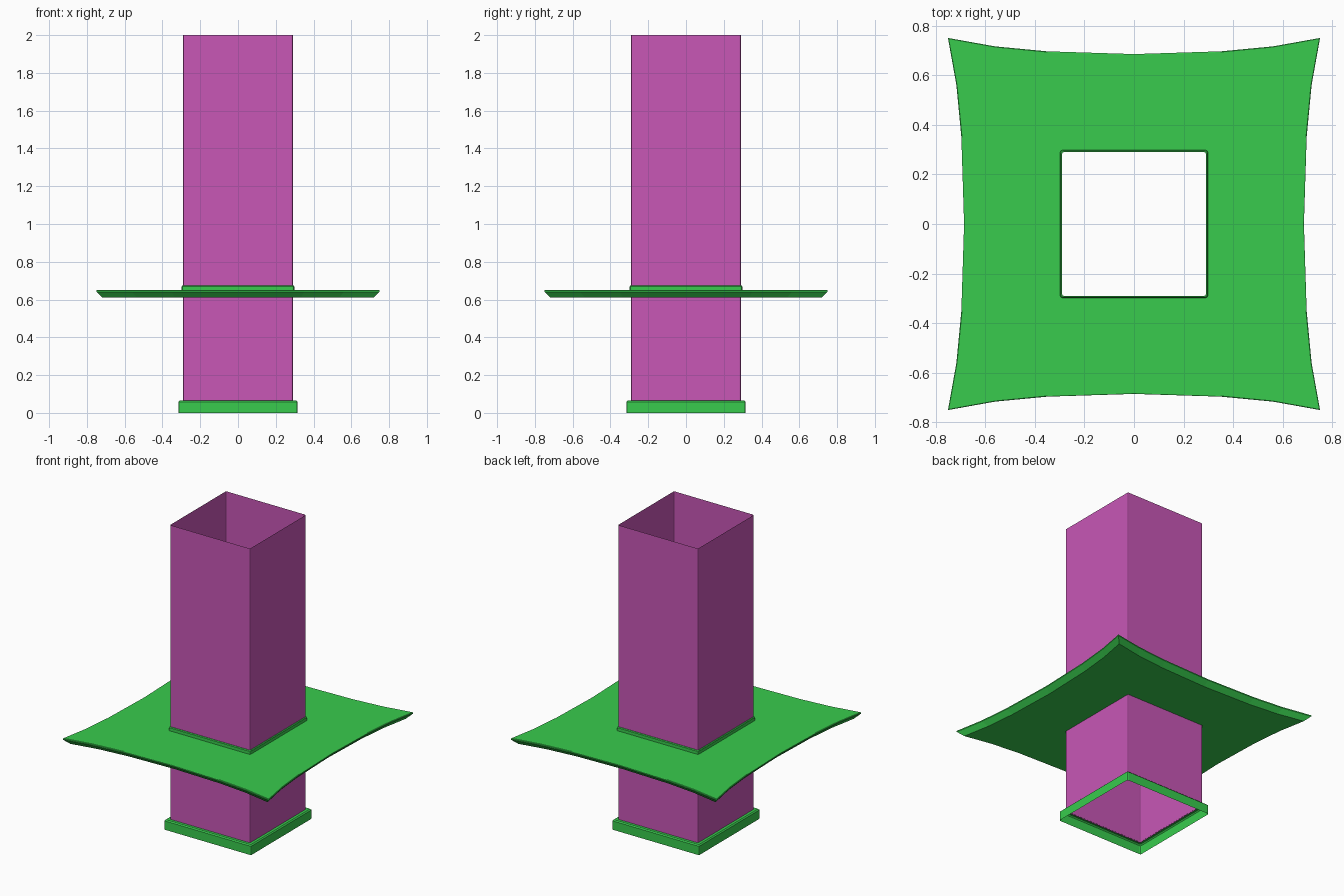
import bpy, math

if "Cube" in bpy.data.objects:
    bpy.data.objects.remove(bpy.data.objects["Cube"])


def material(name, rgb):
    m = bpy.data.materials.new(name)
    m.diffuse_color = (*rgb, 1)
    m.use_nodes = True
    m.node_tree.nodes["Principled BSDF"].inputs["Base Color"].default_value = m.diffuse_color
    return m


magenta = material("magenta", (0.58, 0.095, 0.47))
green = material("green", (0.04, 0.6, 0.075))


def loft(name, rings, mat):
    """Skin closed rings of equal point count, leaving both ends open."""
    n = len(rings[0])
    verts = [p for ring in rings for p in ring]
    faces = [(k * n + i, k * n + (i + 1) % n, (k + 1) * n + (i + 1) % n, (k + 1) * n + i)
             for k in range(len(rings) - 1) for i in range(n)]
    me = bpy.data.meshes.new(name)
    me.from_pydata(verts, [], faces)
    me.materials.append(mat)
    ob = bpy.data.objects.new(name, me)
    bpy.context.collection.objects.link(ob)
    return ob


def rounded_square(half, r, z, steps=2):
    pts = []
    for q in range(4):
        cx = (half - r) * (1 if q in (0, 3) else -1)
        cy = (half - r) * (1 if q < 2 else -1)
        for s in range(steps + 1):
            a = math.pi / 2 * (q + s / steps)
            pts.append((cx + r * math.cos(a), cy + r * math.sin(a), z))
    return pts


def four_sides(profile, z):
    """Repeat one side's points (along, out) around the square."""
    pts = []
    for q in range(4):
        for a, d in profile:
            pts.append([(a, -d, z), (d, a, z), (-a, d, z), (-d, -a, z)][q])
    return pts


# Open square tube
loft("column", [rounded_square(0.291, 0.008, z) for z in (0.06, 2.0)], magenta)

# Hollow base trim with bevelled top edge
loft("base_trim", [rounded_square(h, r, z) for h, r, z in (
    (0.316, 0.008, 0), (0.316, 0.008, 0.058), (0.309, 0.006, 0.065), (0.29, 0.006, 0.065))], green)

# Flared plate with concave sides and undercut rim
side = [(-0.75, 0.75), (-0.56, 0.716), (-0.35, 0.696), (0, 0.685), (0.35, 0.696), (0.56, 0.716)]


def rim(inset, z):
    k = 1 - inset / 0.75
    return four_sides([(a * k, d - inset) for a, d in side], z)


def hole(z):
    return four_sides([(a / 0.75 * 0.29, 0.29) for a, d in side], z)


loft("flared_plate", [hole(0.61), rim(0.032, 0.61), rim(0, 0.641), rim(0, 0.648),
                      rim(0.003, 0.65), hole(0.65)], green)

# Collar where the column passes through the plate
loft("plate_collar", [rounded_square(h, r, z) for h, r, z in (
    (0.298, 0.01, 0.648), (0.298, 0.01, 0.67), (0.294, 0.008, 0.675), (0.29, 0.008, 0.675))], green)
